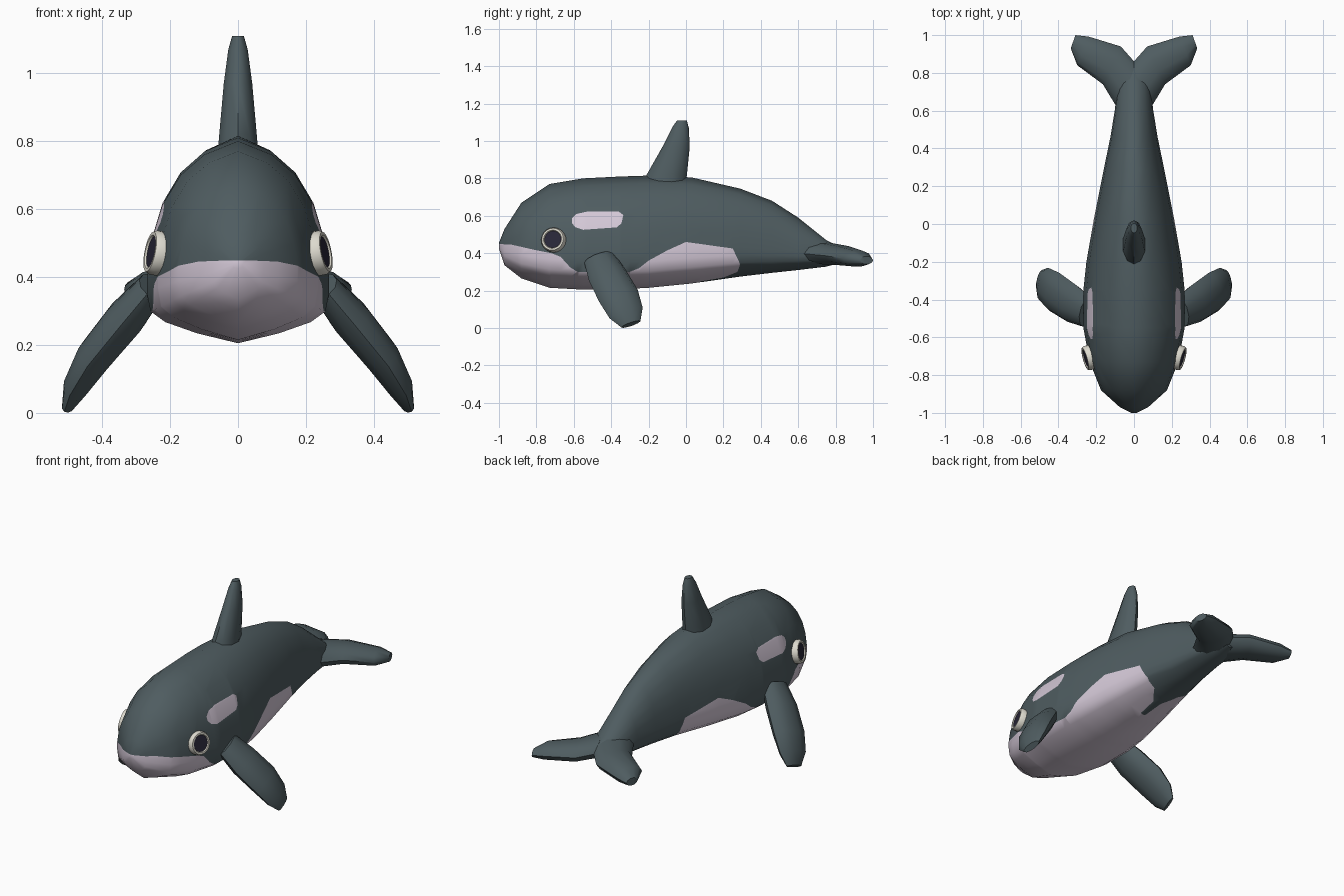
import bpy, bmesh, math
from mathutils import Vector

if "Cube" in bpy.data.objects:
    bpy.data.objects.remove(bpy.data.objects["Cube"])


def material(name, rgb):
    m = bpy.data.materials.new(name)
    m.diffuse_color = (*rgb, 1)
    m.use_nodes = True
    m.node_tree.nodes["Principled BSDF"].inputs["Base Color"].default_value = m.diffuse_color
    return m


SKIN = material("dark_slate", (0.078, 0.108, 0.118))
PALE = material("pale_lilac", (0.66, 0.58, 0.68))
CREAM = material("cream", (0.72, 0.70, 0.62))
BLACK = material("eye_black", (0.022, 0.02, 0.04))


def finish(bm, name, mats, angle=50):
    bmesh.ops.recalc_face_normals(bm, faces=bm.faces)
    for f in bm.faces:
        f.smooth = True
    me = bpy.data.meshes.new(name)
    bm.to_mesh(me)
    bm.free()
    for m in mats:
        me.materials.append(m)
    me.set_sharp_from_angle(angle=math.radians(angle))
    ob = bpy.data.objects.new(name, me)
    bpy.context.collection.objects.link(ob)
    return ob


def loft(rings):
    """Skin a list of equal-length rings and close both ends."""
    bm = bmesh.new()
    vs = [[bm.verts.new(p) for p in r] for r in rings]
    n = len(vs[0])
    for a, b in zip(vs, vs[1:]):
        for i in range(n):
            j = (i + 1) % n
            bm.faces.new((a[i], a[j], b[j], b[i]))
    bm.faces.new(vs[0])
    bm.faces.new(vs[-1])
    return bm


def oval(c, chord, thick, n=10):
    """Ring round c spanned by two half-axis vectors."""
    c, chord, thick = Vector(c), Vector(chord), Vector(thick)
    return [c + chord * math.cos(t) + thick * math.sin(t)
            for t in (2 * math.pi * i / n for i in range(n))]


def inside(poly, y, z):
    hit = False
    for (y1, z1), (y2, z2) in zip(poly, poly[1:] + poly[:1]):
        if (z1 > z) != (z2 > z) and y < y1 + (z - z1) * (y2 - y1) / (z2 - z1):
            hit = not hit
    return hit


def cut(bm, faces, co, no):
    geom = set(faces)
    for f in faces:
        geom.update(f.edges)
        geom.update(f.verts)
    bmesh.ops.bisect_plane(bm, geom=list(geom), dist=1e-5,
                           plane_co=co, plane_no=no)


def paint(bm, poly, index):
    """Cut a side-on (y, z) outline into the skin and colour what is inside."""
    zmin, zmax = min(p[1] for p in poly), max(p[1] for p in poly)
    near = lambda f: zmin - 0.1 < f.calc_center_median().z < zmax + 0.1
    for y in sorted({p[0] for p in poly}):
        cut(bm, [f for f in bm.faces if near(f)], (0, y, 0), (0, 1, 0))
    for (y1, z1), (y2, z2) in zip(poly, poly[1:] + poly[:1]):
        if abs(y2 - y1) < 1e-4:
            continue
        lo, hi = min(y1, y2), max(y1, y2)
        faces = [f for f in bm.faces
                 if near(f) and lo < f.calc_center_median().y < hi]
        if faces:
            cut(bm, faces, (0, y1, z1), (0, z1 - z2, y2 - y1))
    for f in bm.faces:
        c = f.calc_center_median()
        if inside(poly, c.y, c.z):
            f.material_index = index


# Body: domed cross-section swept along y (y, top, bottom, middle, half width)
stations = [
    (-1.0, .455, .425, .44, .015), (-.97, .53, .335, .44, .075),
    (-.88, .67, .265, .43, .175), (-.73, .77, .215, .42, .235),
    (-.55, .80, .205, .40, .268), (-.35, .81, .207, .40, .268),
    (-.2, .815, .215, .40, .252), (.03, .805, .238, .42, .212),
    (.29, .745, .275, .43, .16), (.46, .68, .295, .42, .125),
    (.6, .59, .31, .41, .102), (.75, .47, .328, .395, .085),
    (.83, .43, .35, .39, .04)]
half = [(0, 1), (.37, .90), (.63, .75), (.83, .53), (.94, .29), (1, 0),
        (1, -.25), (.96, -.52), (.80, -.68), (.45, -.85), (0, -1)]
section = half + [(-x, z) for x, z in half[-2:0:-1]]
body = loft([[(x * w, y, mid + z * ((top - mid) if z > 0 else (mid - bot)))
              for x, z in section] for y, top, bot, mid, w in stations])
belly = [(-1.1, .455), (-.93, .445), (-.82, .42), (-.72, .40), (-.67, .38),
         (-.62, .325), (-.58, .30), (-.30, .30), (-.25, .32), (-.2, .36),
         (-.1, .415), (0, .46), (.25, .425), (.29, .34), (.275, .30),
         (.2, .27), (.08, .25), (.08, 0), (-1.1, 0)]
cheek = [(-.61, .56), (-.59, .538), (-.55, .525), (-.37, .538), (-.345, .56),
         (-.335, .605), (-.36, .622), (-.53, .622), (-.585, .61), (-.61, .585)]
paint(body, belly, 1)
paint(body, cheek, 1)
finish(body, "body", [SKIN, PALE], 60)

# Dorsal fin (z, front, back, half thickness)
dorsal = [(.75, -.23, -.005, .064), (.82, -.21, .005, .058),
          (.97, -.125, .02, .044), (1.07, -.075, .015, .03),
          (1.11, -.048, .004, .018)]
finish(loft([oval((0, (a + b) / 2, z), (0, (b - a) / 2, 0), (w, 0, 0))
             for z, a, b, w in dorsal]), "dorsal_fin", [SKIN])

# Tail flukes (front x, y, back x, y, height, half thickness)
fluke = [(.08, .60, -.01, .85, .40, .06), (.165, .74, .07, .94, .387, .053),
         (.30, .84, .24, .992, .372, .045), (.335, .93, .31, 1.0, .362, .022)]
# Side flippers (centre x, y, z, half chord, half thickness)
flipper = [(.25, -.465, .375, .085, .045), (.33, -.42, .28, .105, .06),
           (.42, -.36, .17, .11, .055), (.475, -.32, .08, .095, .04),
           (.50, -.295, .02, .055, .018)]

for s, side in ((1, "right"), (-1, "left")):
    finish(loft([oval((s * (ax + bx) / 2, (ay + by) / 2, z),
                      (s * (bx - ax) / 2, (by - ay) / 2, 0), (0, 0, h))
                 for ax, ay, bx, by, z, h in fluke]),
           side + "_tail_fluke", [SKIN])
    finish(loft([oval((s * x, y, z), Vector((-.21 * s, .93, .30)) * c,
                      Vector((.82 * s, 0, .57)) * t)
                 for x, y, z, c, t in flipper]),
           side + "_flipper", [SKIN])

    # Eye: raised rim round a dark disc, facing out and a little forward
    n = Vector((s, -.28, .2)).normalized()
    u = n.cross(Vector((0, 0, 1))).normalized()
    v = n.cross(u)
    c = Vector((s * .246, -.71, .472))
    rim = [(.066, -.02), (.066, .003), (.060, .014), (.050, .014), (.044, .004)]
    finish(loft([oval(c + n * d, u * r, v * r, 20) for r, d in rim]),
           side + "_eye_rim", [CREAM])
    finish(loft([oval(c + n * d, u * r, v * r, 20)
                 for r, d in ((.047, .002), (.046, .009))]),
           side + "_pupil", [BLACK])
